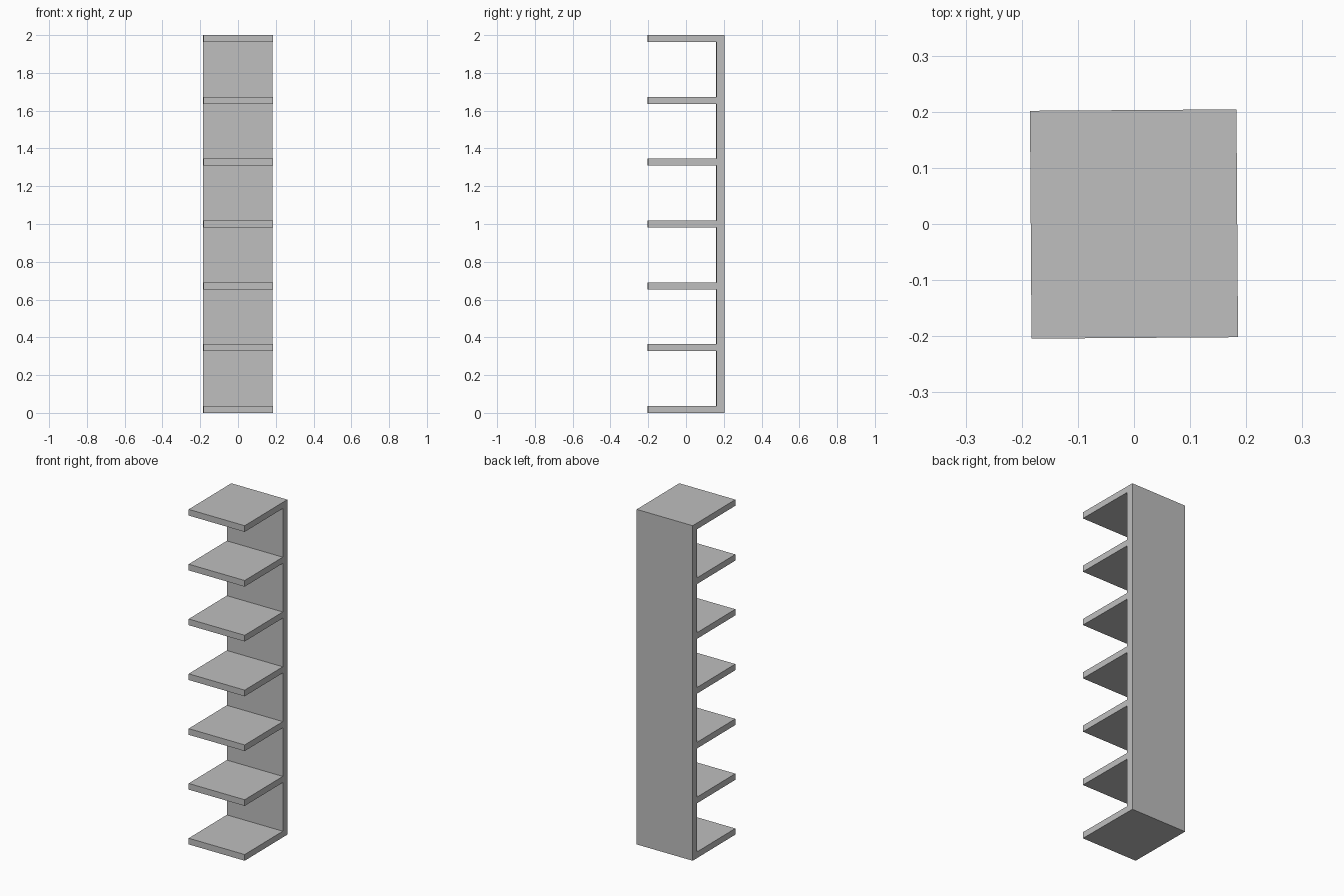
import bpy
import bmesh
import math
from mathutils import Matrix

if "Cube" in bpy.data.objects:
    bpy.data.objects.remove(bpy.data.objects["Cube"], do_unlink=True)

WIDTH, DEPTH, HEIGHT = 0.368, 0.406, 2.0
PANEL, SHELF, COUNT = 0.043, 0.037, 7

# Plain grey finish
grey = bpy.data.materials.new("plain grey")
colour = (0.52, 0.52, 0.52, 1.0)
grey.diffuse_color = colour
grey.use_nodes = True
grey.node_tree.nodes["Principled BSDF"].inputs["Base Color"].default_value = colour

# Comb-shaped side profile (y, z): back panel with evenly spaced shelves
front, back = -DEPTH / 2, DEPTH / 2
inner = back - PANEL
step = (HEIGHT - SHELF) / (COUNT - 1)
profile = [(back, HEIGHT), (back, 0.0)]
for i in range(COUNT):
    low, high = i * step, i * step + SHELF
    if i > 0:
        profile.append((inner, low))
    profile += [(front, low), (front, high)]
    if i < COUNT - 1:
        profile.append((inner, high))

# Extrude the profile across the width
bm = bmesh.new()
side = bm.faces.new([bm.verts.new((-WIDTH / 2, y, z)) for y, z in profile])
grown = bmesh.ops.extrude_face_region(bm, geom=[side])["geom"]
bmesh.ops.translate(bm, vec=(WIDTH, 0, 0),
                    verts=[g for g in grown if isinstance(g, bmesh.types.BMVert)])
bmesh.ops.recalc_face_normals(bm, faces=bm.faces)

# The unit stands very slightly turned
bmesh.ops.rotate(bm, verts=bm.verts, cent=(0, 0, 0),
                 matrix=Matrix.Rotation(math.radians(0.4), 3, 'Z'))

mesh = bpy.data.meshes.new("shelf_unit")
bm.to_mesh(mesh)
bm.free()
mesh.materials.append(grey)
shelf_unit = bpy.data.objects.new("shelf_unit", mesh)
bpy.context.collection.objects.link(shelf_unit)
